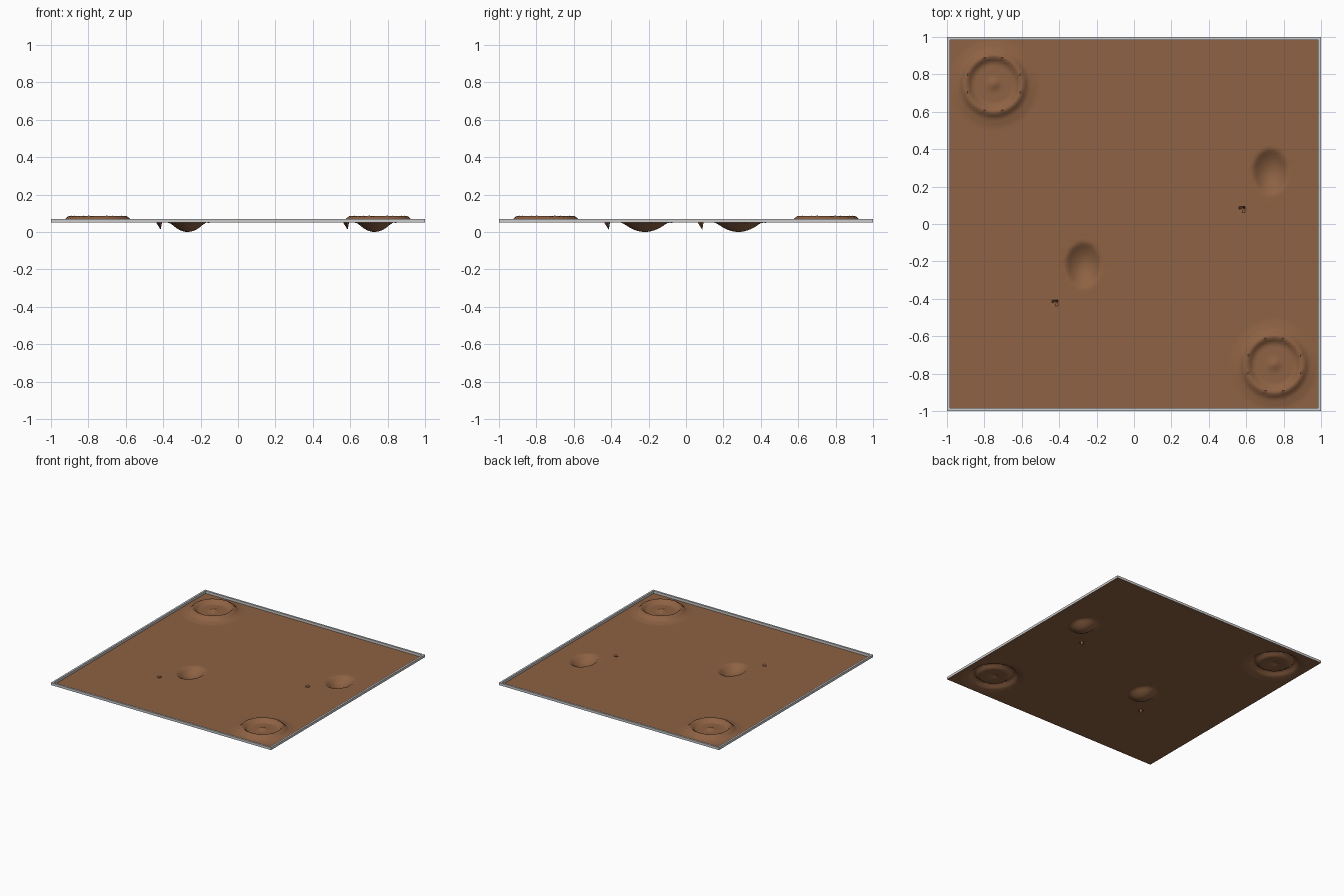
import bpy, bmesh, math, random
from mathutils import noise, Vector

if "Cube" in bpy.data.objects:
    bpy.data.objects.remove(bpy.data.objects["Cube"])

random.seed(4)
N = 128            # cells per side of the ground sheet
CELL = 2 / N
BASE = 0.05        # level of the flat ground
RINGS = [(-0.75, 0.75), (0.75, -0.75)]
BOWLS = [(-0.27, -0.22), (0.73, 0.28)]

# radius / height profile of a ring crater: central peak, floor, rim, outer slope
RING_PROFILE = [(0, 0.024), (0.045, 0.009), (0.11, 0.009), (0.15, 0.037),
                (0.19, 0.008), (0.24, 0)]


def ring_height(r):
    for (r0, h0), (r1, h1) in zip(RING_PROFILE, RING_PROFILE[1:]):
        if r <= r1:
            t = (r - r0) / (r1 - r0)
            return h0 + (h1 - h0) * t * t * (3 - 2 * t)
    return 0


def bowl_height(dx, dy):
    # oval pit with a slightly ragged edge
    q = math.hypot(dx / 0.095, dy / 0.122)
    h = 0
    if q < 1.0:
        h = -0.05 * (1 - q * q) ** 1.05
    # faint rubble in the square patch around the pit
    if -0.15 < dx < 0.19 and -0.18 < dy < 0.15 and q > 0.75:
        fade = max(0.15, 1 - (q - 0.75) / 1.1)
        h += 0.003 * fade * noise.noise(Vector((dx * 45, dy * 45, 0)))
    return h


def material(name, color):
    m = bpy.data.materials.new(name)
    m.diffuse_color = color
    m.use_nodes = True
    m.node_tree.nodes["Principled BSDF"].inputs["Base Color"].default_value = m.diffuse_color
    return m


def make_object(name, bm):
    me = bpy.data.meshes.new(name)
    bm.to_mesh(me)
    bm.free()
    ob = bpy.data.objects.new(name, me)
    bpy.context.collection.objects.link(ob)
    return ob


# ground sheet with craters
bm = bmesh.new()
bmesh.ops.create_grid(bm, x_segments=N, y_segments=N, size=1)
for v in bm.verts:
    x, y = v.co.x, v.co.y
    z = BASE
    for cx, cy in RINGS:
        z += ring_height(math.hypot(x - cx, y - cy))
    for cx, cy in BOWLS:
        z += bowl_height(x - cx, y - cy)
    v.co.z = max(z, 0)

# small sharp hole beside each bowl: a single vertex pulled down
for hx, hy in [(-27 * CELL, -27 * CELL), (37 * CELL, 5 * CELL)]:
    v = min(bm.verts, key=lambda w: (w.co.x - hx) ** 2 + (w.co.y - hy) ** 2)
    v.co = (hx + 0.008, hy + 0.009, 0.012)

for f in bm.faces:
    f.smooth = True
ground = make_object("cratered_ground", bm)
ground.data.materials.append(material("clay_brown", (0.27, 0.122, 0.056, 1)))
bpy.context.view_layer.objects.active = ground
ground.select_set(True)
bpy.ops.object.shade_smooth_by_angle(angle=math.radians(50))

# raised border frame: open-bottomed square rim around the sheet
bm = bmesh.new()
loops = []
for half, z in [(1, BASE), (1, 0.07), (1 - CELL, 0.07), (1 - CELL, BASE)]:
    loops.append([bm.verts.new((sx * half, sy * half, z))
                  for sx, sy in [(-1, -1), (1, -1), (1, 1), (-1, 1)]])
for a, b in zip(loops, loops[1:]):
    for i in range(4):
        j = (i + 1) % 4
        bm.faces.new((a[i], a[j], b[j], b[i]))
make_object("border_frame", bm)
